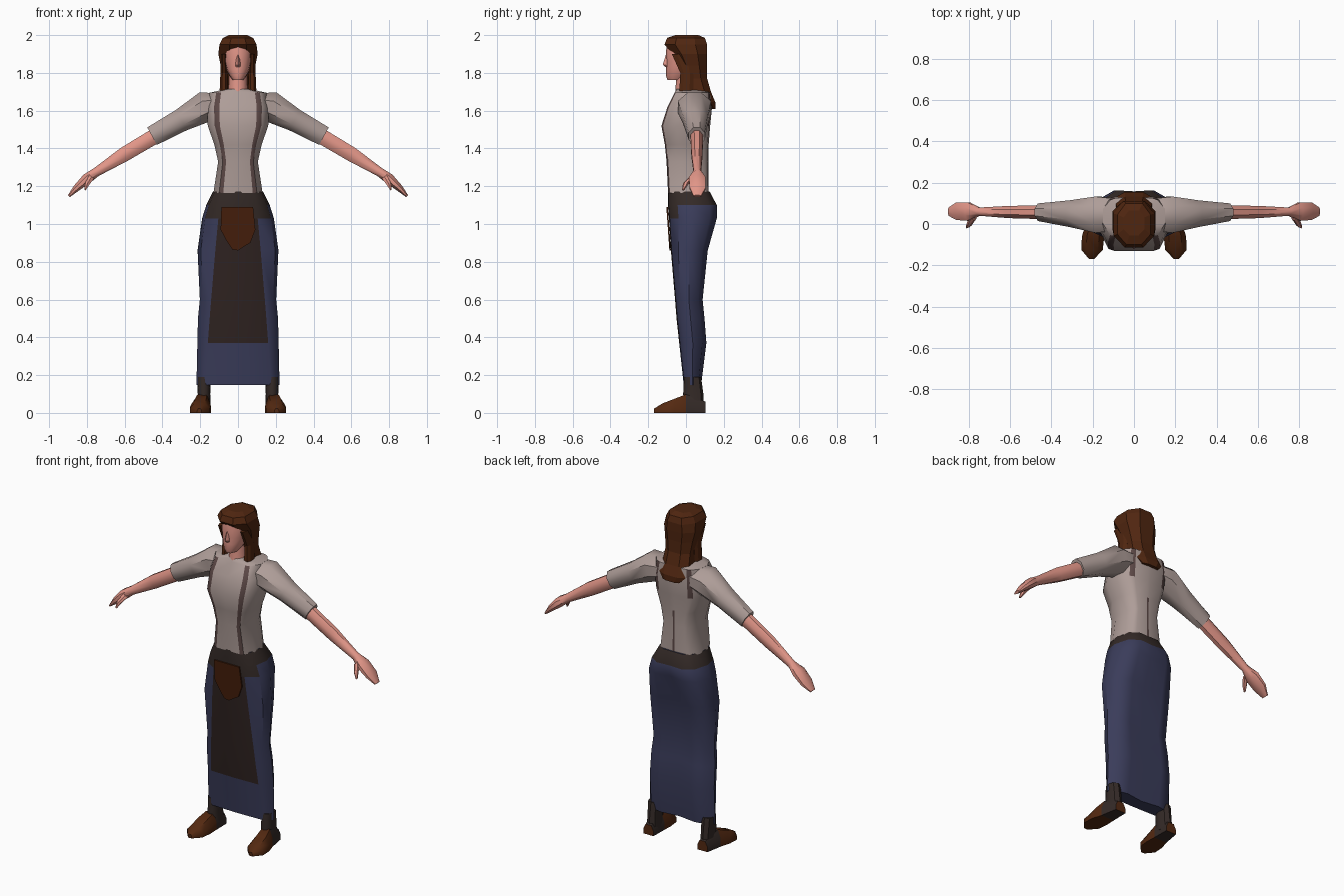
import bpy, bmesh, math
from mathutils import Vector

if "Cube" in bpy.data.objects:
    bpy.data.objects.remove(bpy.data.objects["Cube"])


def material(name, r, g, b):
    lin = [((c / 255 + 0.055) / 1.055) ** 2.4 for c in (r, g, b)]
    m = bpy.data.materials.new(name)
    m.diffuse_color = (*lin, 1)
    m.use_nodes = True
    m.node_tree.nodes["Principled BSDF"].inputs["Base Color"].default_value = m.diffuse_color
    return m


SKIN = material("skin", 226, 150, 136)
SHIRT = material("shirt_grey", 174, 157, 152)
STRAP = material("strap_brown", 92, 72, 70)
BAND = material("waistband_dark", 52, 42, 39)
APRON = material("apron_dark", 47, 35, 33)
SKIRT = material("skirt_blue", 58, 60, 90)
POUCH = material("pouch_brown", 70, 31, 11)
HAIR = material("hair_brown", 80, 38, 16)
SHOE = material("shoe_brown", 84, 41, 17)


def loft(name, rings, mats, rule=None, mirror=False):
    """Skin closed rings of points; rule(segment, folded column) -> material."""
    bm = bmesh.new()
    vs = [[bm.verts.new(p) for p in r] for r in rings]
    n = len(rings[0])
    for i in range(len(rings) - 1):
        for j in range(n):
            k = (j + 1) % n
            f = bm.faces.new((vs[i][j], vs[i][k], vs[i + 1][k], vs[i + 1][j]))
            if rule:
                f.material_index = rule(i, min(j, n - 1 - j))
    bm.faces.new(vs[0])
    last = bm.faces.new(vs[-1])
    if rule:
        last.material_index = rule(len(rings) - 2, 0)
    bmesh.ops.recalc_face_normals(bm, faces=bm.faces)
    me = bpy.data.meshes.new(name)
    bm.to_mesh(me)
    bm.free()
    for m in mats:
        me.materials.append(m)
    ob = bpy.data.objects.new(name, me)
    bpy.context.collection.objects.link(ob)
    if mirror:
        ob.modifiers.new("mirror", 'MIRROR').use_bisect_axis[0] = False
    return ob


def fold(half):
    """Complete a half outline (front to back) with its mirror image."""
    return half + [(-x, y, z) for x, y, z in reversed(half) if abs(x) > 1e-6]


def slices(rows, section, cx=0):
    """Horizontal rings from rows of (z, half width, front y, back y)."""
    out = []
    for z, w, yf, yb in rows:
        mid, d = (yf + yb) / 2, (yb - yf) / 2
        ring = fold([(w * u, mid + d * v, z) for u, v in section])
        out.append([(x + cx, y, zz) for x, y, zz in ring])
    return out


def limb(rows, n=8):
    """Rings across an arm path, rows of (x, y, z, normal radius, y radius)."""
    out = []
    for i, (x, y, z, rn, ry) in enumerate(rows):
        a, b = rows[max(i - 1, 0)], rows[min(i + 1, len(rows) - 1)]
        t = Vector((b[0] - a[0], 0, b[2] - a[2])).normalized()
        nx, nz = -t.z, t.x
        out.append([(x + nx * rn * math.cos(q), y + ry * math.sin(q),
                     z + nz * rn * math.cos(q))
                    for q in [2 * math.pi * (k + .5) / n for k in range(n)]])
    return out


OVAL = [(0, -1), (.55, -.88), (.9, -.45), (1, .1), (.75, .75), (0, 1)]
BOXY = [(.45, -1), (1, -.5), (1, .45), (.5, 1)]

# Shirt body: narrow columns of the section carry the straps
TORSO = [(0, -1), (.6, -1), (.77, -.93), (1, -.35), (1, .4),
         (.77, .85), (.6, .95), (.05, 1)]


def shirt_rule(i, j):
    front = j == 1 and i < 5
    back = (j == 5 and i in (3, 4)) or (j == 7 and i < 2)
    return 1 if front or back else 0


loft("shirt_body", slices([
    (1.165, .13, -.095, .12), (1.33, .105, -.103, .118),
    (1.42, .125, -.112, .12), (1.52, .16, -.13, .128),
    (1.62, .165, -.098, .138), (1.695, .15, -.06, .13),
    (1.715, .06, -.05, .08)], TORSO), [SHIRT, STRAP], shirt_rule)

# Sleeves, forearms, hands
loft("sleeve", limb([(.10, .045, 1.63, .07, .085), (.175, .045, 1.62, .088, .095),
                     (.30, .05, 1.55, .066, .07), (.455, .057, 1.465, .057, .046)]),
     [SHIRT], mirror=True)
loft("forearm_and_hand", limb([
    (.44, .057, 1.465, .044, .036), (.60, .058, 1.37, .042, .032),
    (.75, .06, 1.275, .026, .021), (.80, .06, 1.24, .03, .048),
    (.855, .062, 1.19, .02, .046), (.895, .06, 1.148, .008, .022)]),
    [SKIN], mirror=True)
loft("thumb", limb([(.775, .035, 1.25, .018, .016), (.797, .0, 1.215, .014, .016),
                    (.81, -.015, 1.18, .005, .006)], 6), [SKIN], mirror=True)

# Neck, head and nose
loft("neck", slices([(1.67, .062, -.06, .08), (1.72, .05, -.055, .07),
                     (1.82, .05, -.05, .07)], OVAL), [SKIN])
loft("head", slices([
    (1.762, .028, -.098, -.01), (1.785, .045, -.106, .03),
    (1.82, .062, -.105, .06), (1.86, .072, -.104, .08),
    (1.915, .077, -.106, .09), (1.965, .066, -.098, .08),
    (1.985, .04, -.06, .05)], OVAL), [SKIN])
loft("nose", slices([(1.83, .012, -.108, -.09), (1.843, .014, -.123, -.09),
                     (1.895, .006, -.107, -.09)],
                    [(0, -1), (1, 0), (1, 1)]), [SKIN])

# Hair: cap running into the long tail, plus strands beside the neck
hair = loft("hair", slices([
    (2.0, .05, -.055, .065), (1.985, .08, -.10, .10), (1.95, .098, -.114, .112),
    (1.90, .104, -.07, .112), (1.84, .092, -.035, .11), (1.77, .082, -.01, .112),
    (1.70, .088, .01, .132), (1.645, .09, .06, .155), (1.61, .055, .12, .155)],
    BOXY), [HAIR])
strand = loft("hair_strand", slices([
    (1.90, .015, -.075, .03), (1.80, .018, -.03, .04),
    (1.71, .022, -.035, .04), (1.665, .008, -.04, .0)], BOXY, .075),
    [HAIR], mirror=True)

# Skirt with apron panel: z, half width, front, back, apron half width, back hollow
rings = []
for z, w, yf, yb, ax, hollow in [
        (1.172, .132, -.096, .125, .08, .0), (1.10, .168, -.096, .163, .10, .005),
        (1.03, .19, -.09, .163, .104, .02), (.86, .214, -.08, .115, .12, .035),
        (.60, .202, -.058, .088, .142, .03), (.50, .212, -.05, .098, .15, .03),
        (.37, .215, -.036, .108, .16, .03), (.148, .22, -.012, .08, .175, .015)]:
    d = yb - yf
    rings.append(fold([(0, yf, z), (ax, yf + .004, z), (w * .92, yf + .2 * d, z),
                       (w, yf + .5 * d, z), (w * .85, yf + .85 * d, z),
                       (w * .5, yb, z), (0, yb - hollow, z)]))


def skirt_rule(i, j):
    if i == 0 or (i == 1 and j <= 1):
        return 1
    return 2 if j == 0 and i < 6 else 0


loft("skirt", rings, [SKIRT, BAND, APRON], skirt_rule)

# Ragged pouch plate on the apron
outline = [(-.088, 1.09), (-.092, .97), (-.06, .91), (-.03, .865), (0, .86),
           (.03, .88), (.065, .90), (.092, .97), (.08, 1.09)]
plate = [[(x, -.08 - .07 * (z - .86) - off, z) for x, z in outline]
         for off in (.0, .008)]
loft("pouch", plate, [POUCH])

# Stockings and shoes
loft("ankle", slices([(.03, .036, -.01, .095), (.10, .033, -.015, .092),
                      (.19, .035, -.01, .08)], OVAL + [], .18), [BAND], mirror=True)
shoe = []
for y, cx, w, h in [(.102, .182, .034, .06), (.0, .19, .044, .098),
                    (-.06, .198, .054, .075), (-.125, .203, .052, .05),
                    (-.17, .205, .012, .022)]:
    shoe.append([(cx - w, y, 0), (cx + w, y, 0), (cx + w, y, h * .5),
                 (cx + w * .55, y, h), (cx - w * .55, y, h), (cx - w, y, h * .5)])
loft("shoe", shoe, [SHOE, BAND], lambda i, j: 1 if i == 0 else 0, mirror=True)

# Smooth soft parts, leave the hair faceted
for ob in bpy.context.collection.objects:
    ob.select_set(ob not in (hair, strand))
    bpy.context.view_layer.objects.active = ob
bpy.ops.object.shade_smooth_by_angle(angle=math.radians(45))
